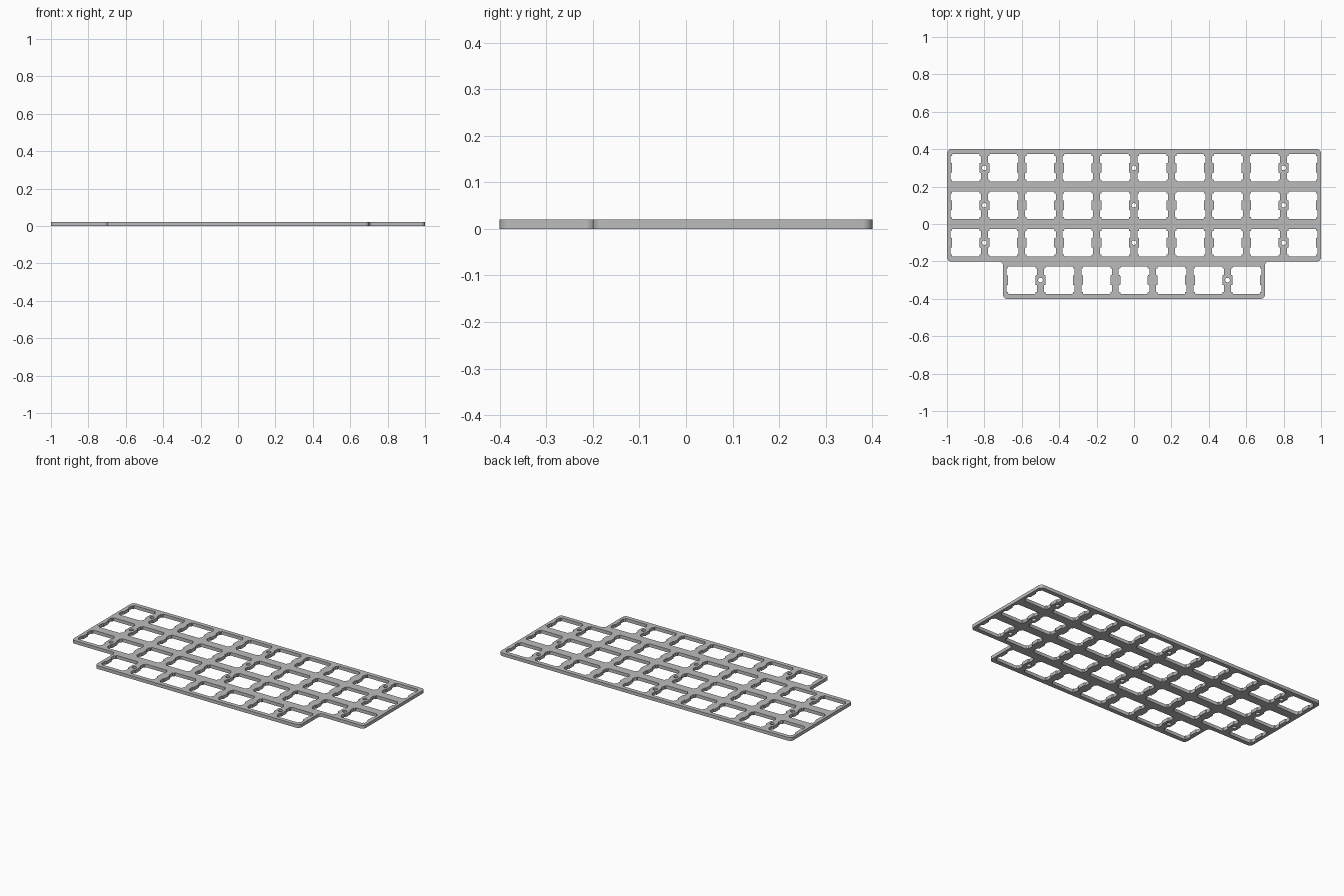
import bpy
import bmesh
from math import sin, cos, pi, radians
from mathutils import Vector

cube = bpy.data.objects.get("Cube")
if cube:
    bpy.data.objects.remove(cube, do_unlink=True)

PITCH = 0.2              # distance between keys
MM = PITCH / 19.05       # one millimetre in model units
THICK = 0.02


def rounded(points, radius, steps=6):
    """Round every corner of a right-angled closed outline."""
    result = []
    for i, p in enumerate(points):
        here = Vector(p)
        a = (Vector(points[i - 1]) - here).normalized() * radius
        b = (Vector(points[(i + 1) % len(points)]) - here).normalized() * radius
        for k in range(steps + 1):
            t = k / steps * pi / 2
            result.append(here + a * (1 - sin(t)) + b * (1 - cos(t)))
    return result


def switch_cutout(cx, cy):
    """Square opening with two clip notches on each side."""
    h, w = 7 * MM, 7.8 * MM
    top, mid = 6 * MM, 2.5 * MM
    right = [(h, -h), (h, -top), (w, -top), (w, -mid), (h, -mid),
             (h, mid), (w, mid), (w, top), (h, top), (h, h)]
    shape = right + [(-x, -y) for x, y in right]
    return rounded([(cx + x, cy + y) for x, y in shape], 0.3 * MM, 2)


def circle(cx, cy, r, n=20):
    return [(cx + r * cos(2 * pi * k / n), cy + r * sin(2 * pi * k / n)) for k in range(n)]


# Outer border, with a shorter bottom row
half = [(0.7, -0.4), (0.7, -0.2), (1, -0.2), (1, 0.4)]
border = half + [(-x, y) for x, y in reversed(half)]
loops = [rounded(border, 0.022, 8)]

# Switch openings and screw holes, row by row
rows = [(0.3, 10, (-0.8, 0, 0.8)), (0.1, 10, (-0.8, 0, 0.8)),
        (-0.1, 10, (-0.8, 0, 0.8)), (-0.3, 7, (-0.5, 0.5))]
for y, count, screws in rows:
    for i in range(count):
        loops.append(switch_cutout((i - (count - 1) / 2) * PITCH, y))
    for x in screws:
        loops.append(circle(x, y, 0.0125))

# Filled flat curve, extruded to the plate thickness
curve = bpy.data.curves.new("plate_outline", "CURVE")
curve.dimensions = "2D"
curve.fill_mode = "BOTH"
curve.extrude = THICK / 2
for loop in loops:
    spline = curve.splines.new("POLY")
    spline.points.add(len(loop) - 1)
    for point, co in zip(spline.points, loop):
        point.co = (co[0], co[1], 0, 1)
    spline.use_cyclic_u = True
helper = bpy.data.objects.new("plate_outline", curve)
bpy.context.collection.objects.link(helper)
mesh = bpy.data.meshes.new_from_object(
    helper.evaluated_get(bpy.context.evaluated_depsgraph_get()))
bpy.data.objects.remove(helper, do_unlink=True)

# Weld caps to walls and stand the plate on the ground
bm = bmesh.new()
bm.from_mesh(mesh)
bmesh.ops.remove_doubles(bm, verts=bm.verts, dist=0.0001)
bmesh.ops.recalc_face_normals(bm, faces=bm.faces)
bmesh.ops.translate(bm, verts=bm.verts, vec=(0, 0, THICK / 2))
bm.to_mesh(mesh)
bm.free()

plate = bpy.data.objects.new("switch_plate", mesh)
mesh.name = "switch_plate"
bpy.context.collection.objects.link(plate)

grey = bpy.data.materials.new("plate_grey")
grey.use_nodes = True
colour = (0.5, 0.5, 0.5, 1)
grey.diffuse_color = colour
grey.node_tree.nodes["Principled BSDF"].inputs["Base Color"].default_value = colour
mesh.materials.clear()
mesh.materials.append(grey)

bpy.ops.object.select_all(action="DESELECT")
plate.select_set(True)
bpy.context.view_layer.objects.active = plate
bpy.ops.object.shade_smooth_by_angle(angle=radians(50))
